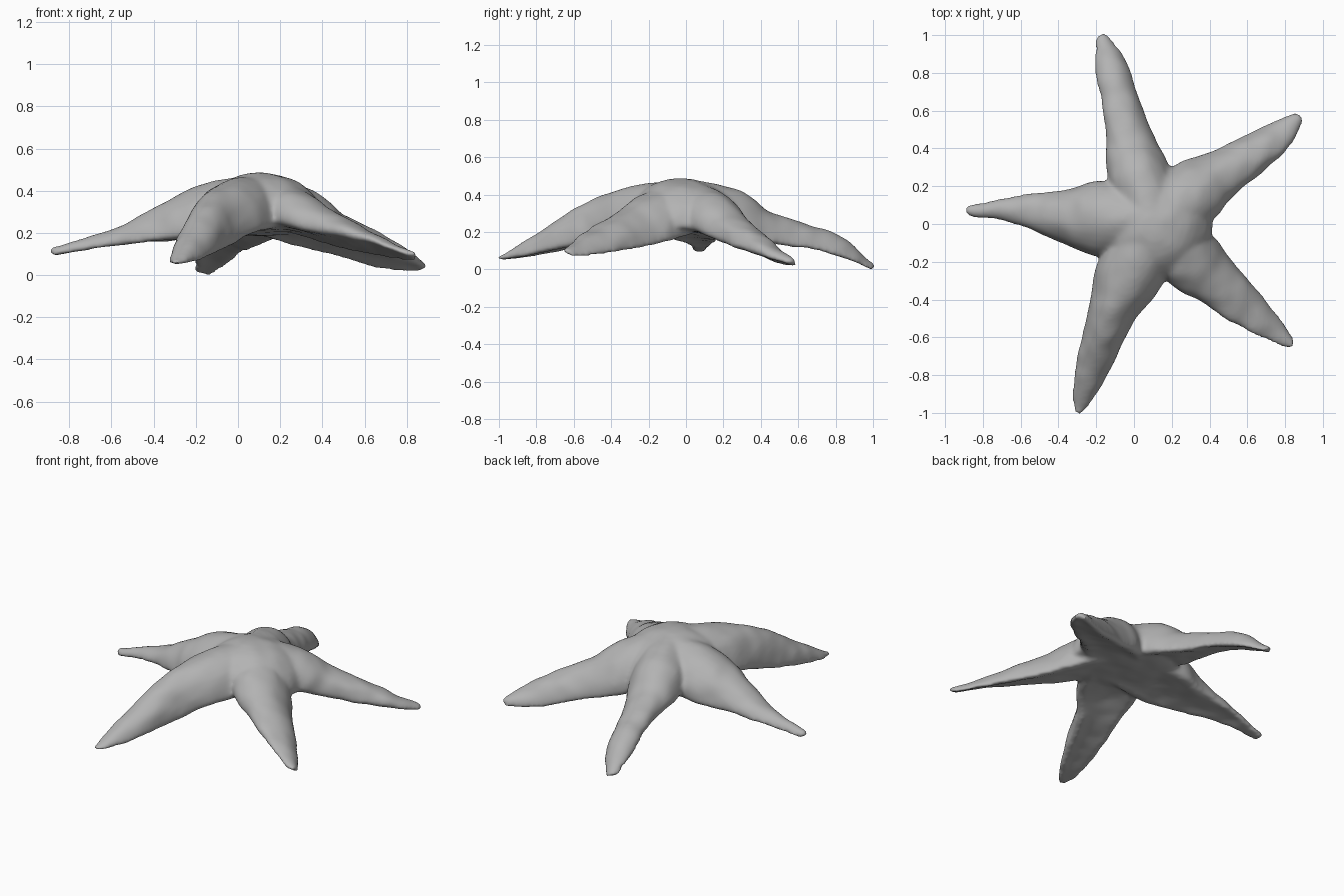
import bpy, bmesh, math
from mathutils import Vector, noise

if "Cube" in bpy.data.objects:
    bpy.data.objects.remove(bpy.data.objects["Cube"])

# Arm stations from hub to tip: x, y, half width, top z, bottom z
HUB = (0.11, 0.01, 0.17, 0.485, 0.2)
# Each arm: sideways roll (height change of its right-hand edge), stations
ARMS = [
    # back arm
    (-0.03, [(0.02, 0.28, 0.165, 0.425, 0.175), (-0.025, 0.45, 0.127, 0.31, 0.15),
             (-0.07, 0.64, 0.102, 0.245, 0.128), (-0.12, 0.83, 0.087, 0.177, 0.07),
             (-0.167, 0.98, 0.04, 0.043, 0.0)]),
    # right back arm
    (0.03, [(0.32, 0.17, 0.175, 0.41, 0.16), (0.47, 0.27, 0.13, 0.30, 0.115),
            (0.64, 0.375, 0.107, 0.21, 0.07), (0.77, 0.47, 0.082, 0.13, 0.04),
            (0.865, 0.555, 0.038, 0.065, 0.018)]),
    # right front arm
    (0.05, [(0.30, -0.185, 0.172, 0.405, 0.18), (0.415, -0.288, 0.142, 0.325, 0.155),
            (0.555, -0.41, 0.115, 0.25, 0.132), (0.71, -0.54, 0.08, 0.165, 0.106),
            (0.825, -0.63, 0.034, 0.115, 0.075)]),
    # front arm
    (0.0, [(-0.025, -0.27, 0.18, 0.45, 0.195), (-0.11, -0.45, 0.132, 0.395, 0.14),
           (-0.175, -0.63, 0.107, 0.305, 0.098), (-0.235, -0.81, 0.085, 0.185, 0.068),
           (-0.292, -0.98, 0.034, 0.08, 0.045)]),
    # left arm
    (0.0, [(-0.18, 0.03, 0.20, 0.43, 0.165), (-0.36, 0.04, 0.147, 0.34, 0.15),
           (-0.56, 0.07, 0.092, 0.232, 0.138), (-0.73, 0.075, 0.055, 0.177, 0.115),
           (-0.868, 0.07, 0.032, 0.14, 0.092)]),
]
SIDES, STEPS = 28, 8


def spline(pts):
    """Smooth curve through the stations."""
    out = []
    p = [Vector(q) for q in pts]
    for i in range(len(p) - 1):
        a, b, c, d = p[max(i - 1, 0)], p[i], p[i + 1], p[min(i + 2, len(p) - 1)]
        for k in range(STEPS):
            t = k / STEPS
            out.append(0.5 * (2 * b + (c - a) * t + (2 * a - 5 * b + 4 * c - d) * t * t
                              + (3 * b - a - 3 * c + d) * t ** 3))
    return out + [p[-1]]


def loft(bm, st, roll):
    """Closed tube with an arched top and a shallow hollow underside."""
    rings = []
    for i, s in enumerate(st):
        n, m = st[min(i + 1, len(st) - 1)], st[max(i - 1, 0)]
        side = Vector((n[1] - m[1], m[0] - n[0], 0)).normalized()
        h = s[3] - s[4]
        edge = s[4] + 0.2 * h
        # roll fades in from the hub and out at the tip
        tilt = roll * min(1, i / STEPS) * min(1, s[2] / 0.1)
        ring = []
        for k in range(SIDES):
            a = math.tau * k / SIDES
            c, q = math.cos(a), math.sin(a)
            if q >= 0:
                z = edge + (s[3] - edge) * q
            else:
                z = edge - (edge - s[4]) * (-q) ** 0.6 + 0.12 * h * max(0, 1 - 1.6 * c * c)
            # tilt the lower edges more than the crown
            z += tilt * c * (1 - 0.5 * max(q, 0))
            ring.append(bm.verts.new(Vector((s[0], s[1], z)) + side * s[2] * c))
        rings.append(ring)
    for a, b in zip(rings, rings[1:]):
        for k in range(SIDES):
            j = (k + 1) % SIDES
            bm.faces.new((a[k], a[j], b[j], b[k]))
    bm.faces.new(rings[0][::-1])
    bm.faces.new(rings[-1])


bm = bmesh.new()
for roll, arm in ARMS:
    st = spline([HUB] + arm)
    # rounded tip
    tip, d = st[-1], (st[-1] - st[-4])
    d = Vector((d[0], d[1], 0)).normalized()
    mid = (tip[3] + tip[4]) / 2
    for f, r in ((0.012, 0.85), (0.022, 0.55), (0.028, 0.2)):
        st.append(Vector((tip[0] + d.x * f, tip[1] + d.y * f, tip[2] * r,
                          mid + (tip[3] - mid) * r, mid + (tip[4] - mid) * r)))
    loft(bm, st, roll)

# central body dome, its rim lower towards the back
dome = bmesh.ops.create_uvsphere(bm, u_segments=40, v_segments=20, radius=1)["verts"]
for v in dome:
    x, y, z = v.co
    h = 0.26 if z > 0 else 0.025
    v.co = Vector((0.11 + 0.31 * x, 0.005 + 0.31 * y, 0.225 + h * z - 0.03 * y))

# gentle skin unevenness
for v in bm.verts:
    v.co += 0.008 * noise.noise_vector(v.co * 11)
    v.co.z = max(v.co.z, -0.004)
bmesh.ops.recalc_face_normals(bm, faces=bm.faces)

mesh = bpy.data.meshes.new("starfish_body")
bm.to_mesh(mesh)
bm.free()
body = bpy.data.objects.new("starfish_body", mesh)
bpy.context.collection.objects.link(body)

# fuse the arms and dome into one skin
fuse = body.modifiers.new("fuse", 'REMESH')
fuse.mode = 'VOXEL'
fuse.voxel_size = 0.012
fuse.use_smooth_shade = True
soft = body.modifiers.new("soften", 'SMOOTH')
soft.factor = 0.5
soft.iterations = 12

grey = bpy.data.materials.new("grey")
grey.diffuse_color = (0.45, 0.45, 0.45, 1)
grey.use_nodes = True
grey.node_tree.nodes["Principled BSDF"].inputs["Base Color"].default_value = grey.diffuse_color
mesh.materials.append(grey)
for p in mesh.polygons:
    p.use_smooth = True
